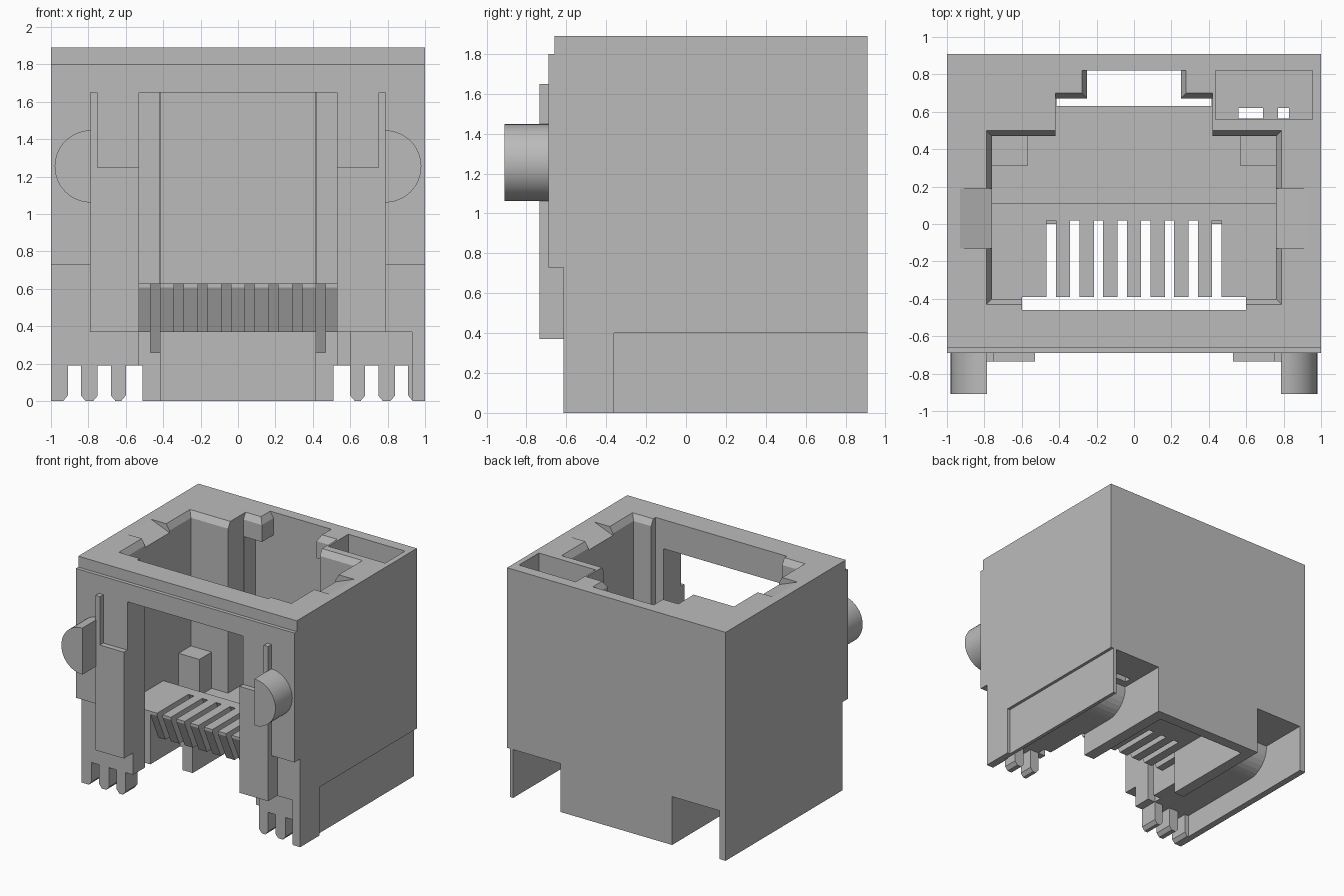
import bpy, bmesh
from math import sin, cos, pi

if "Cube" in bpy.data.objects:
    bpy.data.objects.remove(bpy.data.objects["Cube"])

grey = bpy.data.materials.new("plain grey plastic")
grey.use_nodes = True
grey.diffuse_color = (0.5, 0.5, 0.5, 1)
grey.node_tree.nodes["Principled BSDF"].inputs["Base Color"].default_value = (0.5, 0.5, 0.5, 1)


def prism(name, points, axis, lo, hi, side=1):
    """Extrude a closed profile along an axis; side=-1 mirrors it in x."""
    place = {"x": lambda p, t: (side * t, p[0], p[1]),
             "y": lambda p, t: (side * p[0], t, p[1])}[axis]
    bm = bmesh.new()
    rings = [[bm.verts.new(place(p, t)) for p in points] for t in (lo, hi)]
    for ring in rings:
        bm.faces.new(ring)
    for i in range(len(points)):
        j = (i + 1) % len(points)
        bm.faces.new((rings[0][i], rings[0][j], rings[1][j], rings[1][i]))
    return finish(name, bm)


def box(name, x, y, z, side=1, flare=(0, 0, 0)):
    """Box from ranges; flare widens the top in x, front and back."""
    bm = bmesh.new()
    bmesh.ops.create_cube(bm, size=1)
    for v in bm.verts:
        up = v.co.z > 0
        px, py, pz = (r[c > 0] for r, c in zip((x, y, z), v.co))
        if up:
            px += flare[0] if v.co.x > 0 else -flare[0]
            py += flare[2] if v.co.y > 0 else -flare[1]
        v.co = (side * px, py, pz)
    return finish(name, bm)


def finish(name, bm):
    bmesh.ops.recalc_face_normals(bm, faces=bm.faces)
    mesh = bpy.data.meshes.new(name)
    bm.to_mesh(mesh)
    bm.free()
    ob = bpy.data.objects.new(name, mesh)
    bpy.context.collection.objects.link(ob)
    mesh.materials.append(grey)
    return ob


def cut(cutter):
    """Subtract a cutter from the housing and discard it."""
    bpy.context.view_layer.objects.active = housing
    mod = housing.modifiers.new("cut", "BOOLEAN")
    mod.operation = "DIFFERENCE"
    mod.solver = "EXACT"
    mod.object = cutter
    bpy.ops.object.modifier_apply(modifier=mod.name)
    bpy.data.objects.remove(cutter)


# Housing with a stepped front
housing = prism("housing", [(-.615, 0), (-.615, .73), (-.69, .73), (-.69, 1.8),
                            (-.66, 1.8), (-.66, 1.89), (.91, 1.89), (.91, 0)], "x", -1, 1)

# Plug cavity with a two-level floor and a flared mouth
cut(prism("cavity", [(-.4, .63), (.11, .63), (.11, .48), (.47, .48), (.47, 2), (-.4, 2)],
          "x", -.76, .76))
cut(box("mouth", (-.76, .76), (-.4, .47), (1.84, 1.9), flare=(.035, .035, .035)))
cut(box("front_gap", (-.6, .6), (-.46, -.39), (-1, 2)))

# Latch channel, open to the bottom
cut(box("latch_step", (-.42, .42), (.3, .67), (.48, 2)))
cut(box("latch_shaft", (-.415, .415), (.63, .82), (-1, 1.7)))
cut(box("latch_slot", (-.25, .25), (.6, .82), (1.6, 2)))
cut(box("latch_mouth", (-.25, .25), (.6, .82), (1.84, 1.9), flare=(.035, 0, 0)))
cut(box("latch_edge", (-.42, .42), (.5, .67), (1.84, 1.9), flare=(0, 0, .035)))

# Front window, sloped contact shelf and hollow underside
cut(prism("window", [(-.8, -1), (-.8, 1.65), (-.4, 1.65), (-.4, .63), (-.28, .37),
                     (0, .37), (0, -1)], "x", -.53, .53))
cut(box("under_hollow", (-.415, .415), (-.1, .7), (-1, .37)))

# Contact slots
for i in range(8):
    x = (i - 3.5) * .1265
    cut(prism("slot", [(-.5, .8), (.02, .8), (.02, .63), (.14, .37), (.19, .26), (-.5, .26)],
              "x", x - .025, x + .025))

# Lead channel with a rounded bend
bend = [(.3 + .2 * sin(a), .39 - .2 * cos(a)) for a in (i * pi / 16 for i in range(9))]
channel = [(-.46, -1), (-.46, .19)] + bend + [(.5, .4), (1.2, .4), (1.2, -1)]

for s in (1, -1):
    cut(prism("lead_channel", channel, "x", .51, .945, s))
    # Indicator pocket and lead holes
    cut(box("pocket", (.435, .955), (.56, .82), (1.1, 2), s))
    for hole in ((.56, .69), (.77, .83)):
        cut(box("lead_hole", hole, (.565, .62), (.3, 1.2), s))
    # Recessed front comb and its gaps
    cut(box("comb_recess", (.6, .93), (-.8, -.58), (-1, .37), s))
    cut(box("inner_recess", (.5, .6), (-.8, -.52), (-1, .37), s))
    for a, b in ((.84, .91), (.68, .75), (.51, .6)):
        cut(prism("comb_gap", [(a - .025, -.1), (a - .025, 0), (a, .03), (a, .19), (b, .19),
                               (b, .03), (b + .025, 0), (b + .025, -.1)], "y", -.8, -.4, s))
    # Recessed lower side panel and shallow rim ramp
    cut(box("side_recess", (.975, 1.2), (-.36, 1.2), (-1, .4), s))
    cut(prism("rim_ramp", [(.93, 1.89), (.7, 1.8), (.7, 2), (.93, 2)], "y", -.13, .19, s))

# Added parts on each side
half_disc = [(.787 + .193 * sin(i * pi / 24), 1.255 - .193 * cos(i * pi / 24)) for i in range(25)]
for s, name in ((1, "left"), (-1, "right")):
    prism(name + "_front_rail", [(.53, .37), (.79, .37), (.79, 1.65), (.75, 1.65),
                                 (.75, 1.25), (.53, 1.25)], "y", -.735, -.6, s)
    box(name + "_corner_stop", (.57, .77), (.31, .48), (.4, .78), s)
    peg = prism(name + "_half_peg", half_disc, "y", -.91, -.68, s)
    bpy.ops.object.select_all(action="DESELECT")
    peg.select_set(True)
    bpy.context.view_layer.objects.active = peg
    bpy.ops.object.shade_smooth_by_angle(angle=pi / 6)
